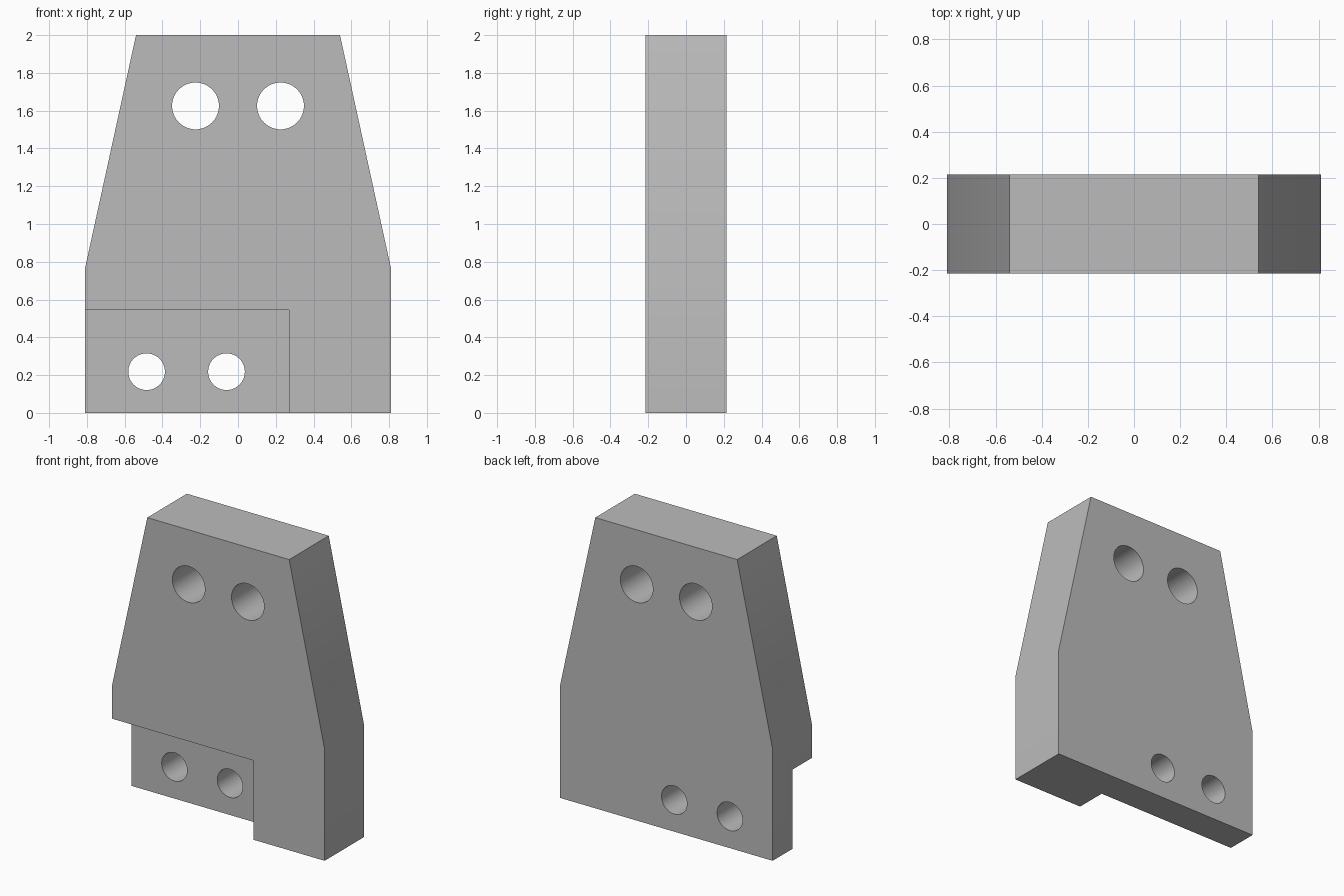
import bpy
import bmesh
import math
from mathutils import Matrix

cube = bpy.data.objects.get("Cube")
if cube:
    bpy.data.objects.remove(cube, do_unlink=True)

HALF = 0.215  # half of the plate thickness

grey = bpy.data.materials.new("plain grey")
grey.use_nodes = True
COLOUR = (0.5, 0.5, 0.5, 1)
grey.diffuse_color = COLOUR
grey.node_tree.nodes["Principled BSDF"].inputs["Base Color"].default_value = COLOUR


def make_object(name, bm):
    bmesh.ops.recalc_face_normals(bm, faces=bm.faces)
    mesh = bpy.data.meshes.new(name)
    bm.to_mesh(mesh)
    bm.free()
    mesh.materials.append(grey)
    obj = bpy.data.objects.new(name, mesh)
    bpy.context.collection.objects.link(obj)
    return obj


def prism(name, outline, front, back):
    """Extrude an x-z outline from y = front to y = back."""
    bm = bmesh.new()
    face = bm.faces.new([bm.verts.new((x, front, z)) for x, z in outline])
    moved = bmesh.ops.extrude_face_region(bm, geom=[face])["geom"]
    verts = [v for v in moved if isinstance(v, bmesh.types.BMVert)]
    bmesh.ops.translate(bm, verts=verts, vec=(0, back - front, 0))
    return make_object(name, bm)


def drill(name, x, z, radius):
    bm = bmesh.new()
    bmesh.ops.create_cone(
        bm, cap_ends=True, segments=64, radius1=radius, radius2=radius, depth=1,
        matrix=Matrix.Translation((x, 0, z)) @ Matrix.Rotation(math.pi / 2, 4, "X"))
    return make_object(name, bm)


# Tapered plate
right_side = [(-0.81, 0), (-0.81, 0.765), (-0.54, 2)]
outline = right_side + [(-x, z) for x, z in reversed(right_side)]
plate = prism("bracket_plate", outline, -HALF, HALF)

# Front step at the lower right, half the thickness deep
cutters = [prism("step_cutter", [(-1, -0.2), (0.27, -0.2), (0.27, 0.545), (-1, 0.545)], -0.5, 0)]

# Upper and lower pairs of through holes
for x in (-0.225, 0.225):
    cutters.append(drill("upper_hole_cutter", x, 1.625, 0.124))
for x in (-0.484, -0.061):
    cutters.append(drill("lower_hole_cutter", x, 0.218, 0.097))

for cutter in cutters:
    cutter.hide_render = True
    cutter.hide_set(True)
    cut = plate.modifiers.new(cutter.name, "BOOLEAN")
    cut.operation = "DIFFERENCE"
    cut.solver = "EXACT"
    cut.object = cutter

# Smooth hole walls with crisp edges
bpy.context.view_layer.objects.active = plate
plate.select_set(True)
for cut in list(plate.modifiers):
    bpy.ops.object.modifier_apply(modifier=cut.name)
for cutter in cutters:
    bpy.data.objects.remove(cutter, do_unlink=True)
bpy.ops.object.shade_smooth_by_angle(angle=math.radians(30))
